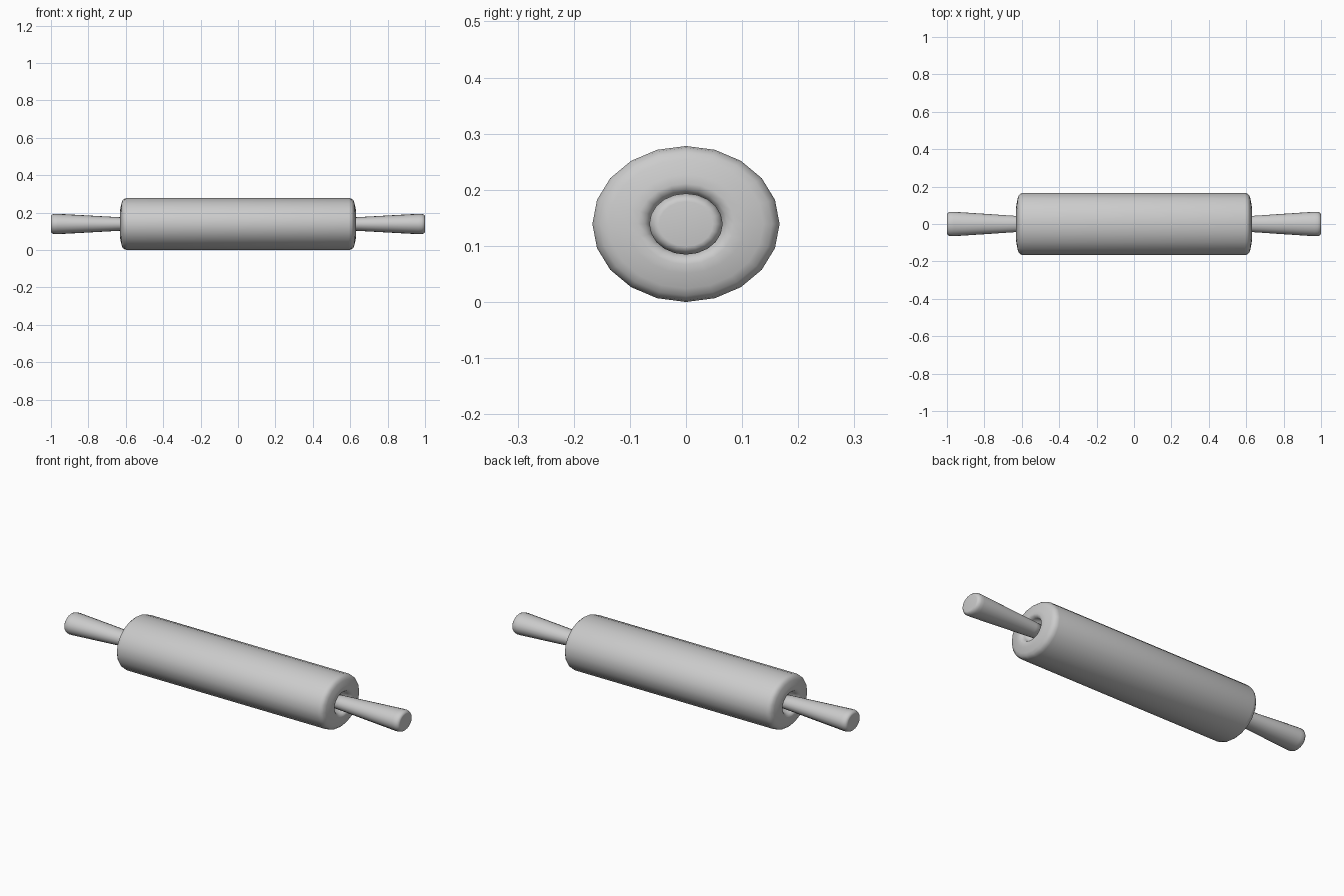
import bpy, bmesh, math

if "Cube" in bpy.data.objects:
    bpy.data.objects.remove(bpy.data.objects["Cube"])

SIDES = 20
WIDE = 1.2       # cross-section is wider in y than in z
CZ = 0.139       # height of the axis


def lathe(name, profile):
    """Sweep (x, radius) points round the x axis and cap both ends."""
    bm = bmesh.new()
    rings = []
    for x, r in profile:
        rings.append([bm.verts.new((x,
                                    WIDE * r * math.cos(2 * math.pi * i / SIDES),
                                    CZ + r * math.sin(2 * math.pi * i / SIDES)))
                      for i in range(SIDES)])
    for a, b in zip(rings, rings[1:]):
        for i in range(SIDES):
            j = (i + 1) % SIDES
            bm.faces.new((a[i], a[j], b[j], b[i]))
    bm.faces.new(rings[0])
    bm.faces.new(rings[-1])
    bmesh.ops.recalc_face_normals(bm, faces=bm.faces)
    for f in bm.faces:
        f.smooth = True
    me = bpy.data.meshes.new(name)
    bm.to_mesh(me)
    bm.free()
    ob = bpy.data.objects.new(name, me)
    bpy.context.collection.objects.link(ob)
    return ob


# roller: rounded rim, slightly domed end, small recess round the handle
end = [(0.592, 0.139), (0.606, 0.136), (0.616, 0.128), (0.622, 0.115),
       (0.628, 0.088), (0.631, 0.072), (0.627, 0.061), (0.615, 0.054),
       (0.585, 0.049)]
lathe("roller", [(-x, r) for x, r in reversed(end)] + end)

# handles: flare outwards to a softly rounded tip
grip = [(0.575, 0.033), (0.63, 0.036), (0.80, 0.0455), (0.965, 0.0545),
        (0.982, 0.0545), (0.993, 0.051), (0.999, 0.045), (1.0, 0.040)]
for side, name in ((-1, "left_handle"), (1, "right_handle")):
    lathe(name, [(side * x, r) for x, r in grip])
